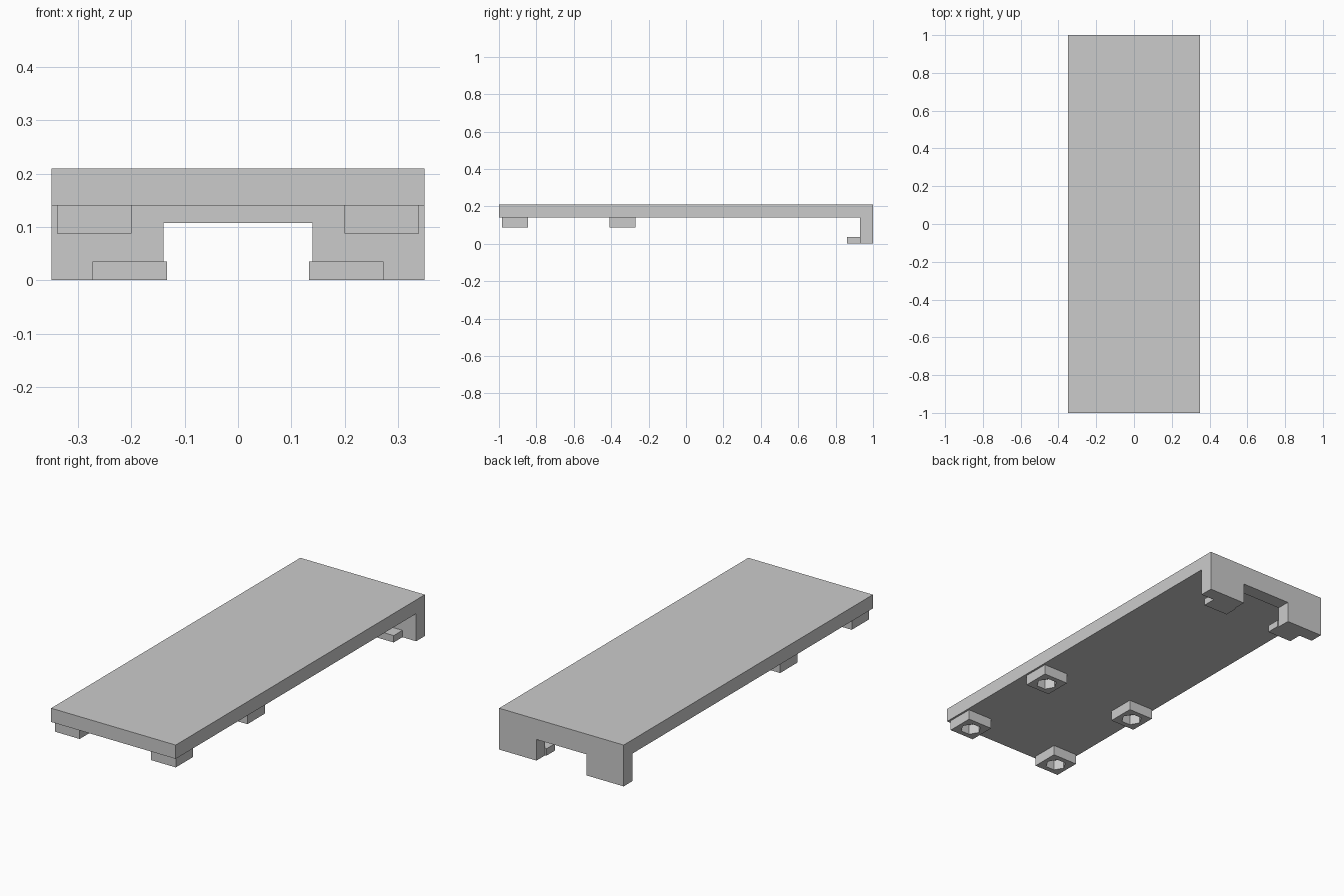
import bpy
import bmesh
from mathutils import Vector

cube = bpy.data.objects.get("Cube")
if cube:
    bpy.data.objects.remove(cube, do_unlink=True)

# Single flat colour
grey = bpy.data.materials.new("light_grey")
grey.use_nodes = True
colour = (0.6, 0.6, 0.6, 1)
grey.diffuse_color = colour
grey.node_tree.nodes["Principled BSDF"].inputs["Base Color"].default_value = colour


def finish(name, bm):
    bmesh.ops.recalc_face_normals(bm, faces=bm.faces)
    mesh = bpy.data.meshes.new(name)
    bm.to_mesh(mesh)
    bm.free()
    mesh.materials.append(grey)
    obj = bpy.data.objects.new(name, mesh)
    bpy.context.scene.collection.objects.link(obj)
    return obj


def prism(name, outline, direction):
    """Extrude a closed outline of 3D points along a direction."""
    bm = bmesh.new()
    face = bm.faces.new([bm.verts.new(p) for p in outline])
    new = bmesh.ops.extrude_face_region(bm, geom=[face])["geom"]
    moved = [v for v in new if isinstance(v, bmesh.types.BMVert)]
    bmesh.ops.translate(bm, verts=moved, vec=Vector(direction))
    return finish(name, bm)


def box(name, low, high):
    (x0, y0, z0), (x1, y1, z1) = low, high
    base = [(x0, y0, z0), (x1, y0, z0), (x1, y1, z0), (x0, y1, z0)]
    return prism(name, base, (0, 0, z1 - z0))


def cut(obj, cutter):
    """Subtract the cutter, then discard it."""
    cutter.hide_render = True
    mod = obj.modifiers.new("cut", 'BOOLEAN')
    mod.operation = 'DIFFERENCE'
    mod.solver = 'EXACT'
    mod.object = cutter
    bpy.context.view_layer.objects.active = obj
    bpy.ops.object.modifier_apply(modifier=mod.name)
    bpy.data.objects.remove(cutter, do_unlink=True)


half_width, deck_low, deck_top, wall_front = 0.35, 0.14, 0.21, 0.93

# Deck and rear wall as one L-shaped profile, with a notch through the wall
profile = [(-1, deck_low), (wall_front, deck_low), (wall_front, 0),
           (1, 0), (1, deck_top), (-1, deck_top)]
body = prism("deck_and_rear_wall",
             [(-half_width, y, z) for y, z in profile], (2 * half_width, 0, 0))
cut(body, box("notch_cutter", (-0.14, 0.9, -0.1), (0.14, 1.1, 0.107)))

# Feet with hexagonal pockets, and hooks at the bottom of the rear wall
foot, foot_low = 0.07, 0.088
for side, label in ((1, "left"), (-1, "right")):
    for y, place in ((-0.915, "front"), (-0.34, "middle")):
        x = side * 0.27
        block = box(f"{place}_{label}_foot", (x - foot, y - foot, foot_low),
                    (x + foot, y + foot, deck_low))
        bm = bmesh.new()
        bmesh.ops.create_circle(bm, cap_ends=False, segments=6, radius=0.05)
        # Points of the hexagon lie along x
        ring = sorted((v.co.copy() for v in bm.verts),
                      key=lambda c: c.to_2d().angle_signed(Vector((1, 0.01))))
        bm.free()
        if min(abs(c.y) for c in ring) > 0.01:
            ring = [Vector((c.y, -c.x, 0)) for c in ring]
        hexagon = [(x + c.x, y + c.y, 0.05) for c in ring]
        cut(block, prism("pocket_cutter", hexagon, (0, 0, 0.15)))

    x0, x1 = sorted((side * 0.133, side * 0.273))
    box(f"{label}_hook", (x0, 0.86, 0), (x1, wall_front, 0.035))
